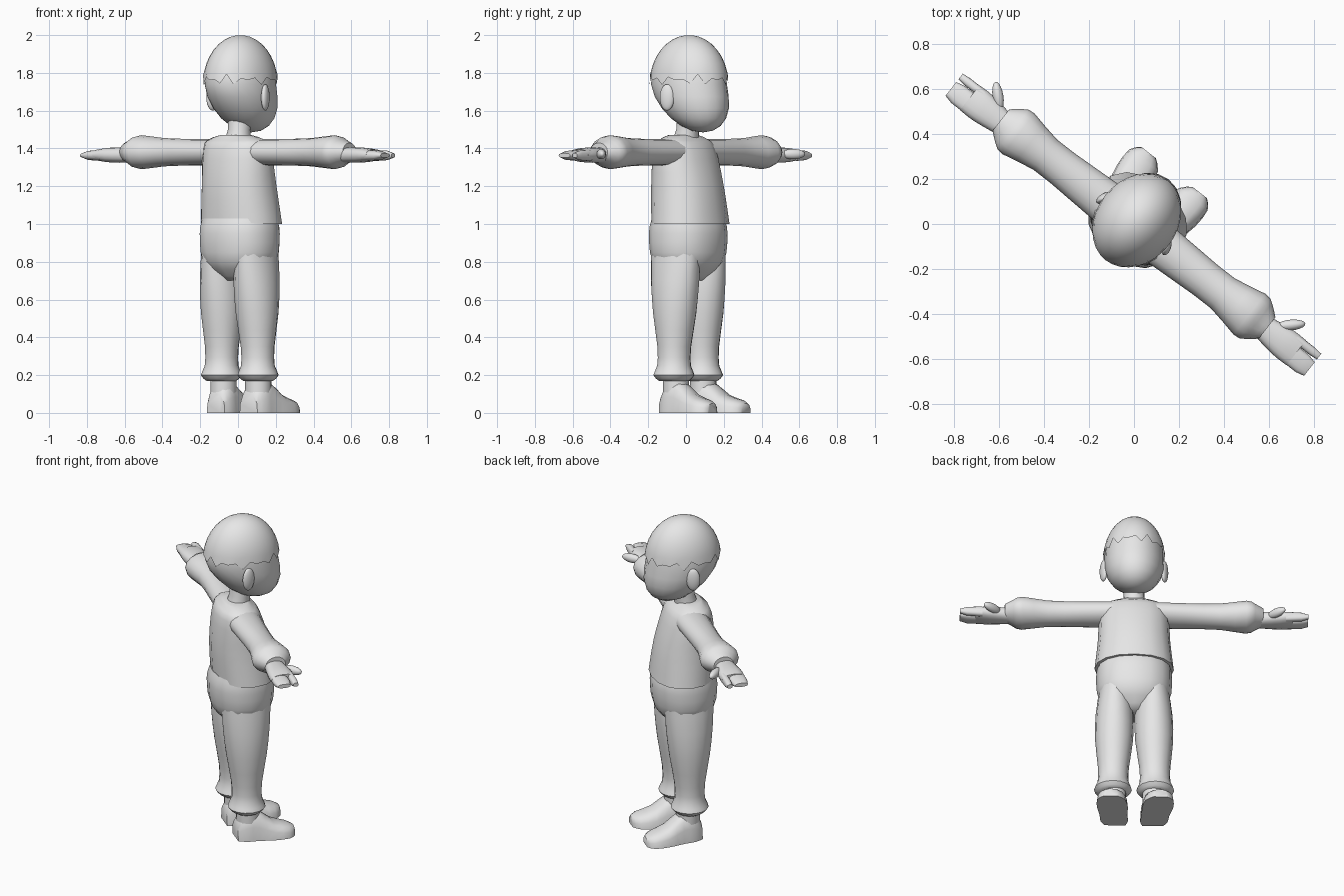
import bpy, bmesh, math
from mathutils import Matrix, Vector

cube = bpy.data.objects.get("Cube")
if cube:
    bpy.data.objects.remove(cube, do_unlink=True)

grey = (0.8, 0.8, 0.8, 1)
material = bpy.data.materials.new("plain_grey")
material.use_nodes = True
material.diffuse_color = grey
material.node_tree.nodes["Principled BSDF"].inputs["Base Color"].default_value = grey

# Parts are built facing +y, then the whole figure is turned
turn = Matrix.Rotation(math.radians(-38), 4, 'Z')
parts = []


def finish(name, bm):
    """Turn a finished bmesh into a named object."""
    bmesh.ops.recalc_face_normals(bm, faces=bm.faces)
    bm.transform(turn)
    mesh = bpy.data.meshes.new(name)
    bm.to_mesh(mesh)
    bm.free()
    mesh.materials.append(material)
    part = bpy.data.objects.new(name, mesh)
    bpy.context.collection.objects.link(part)
    parts.append(part)


def refine(rings, steps=3):
    """Pass a smooth curve through a few key rings."""
    keys = [Vector(ring) for ring in rings]
    keys = [keys[0]] + keys + [keys[-1]]
    result = []
    for before, start, end, after in zip(keys, keys[1:], keys[2:], keys[3:]):
        leave, arrive = (end - before) / 2, (after - start) / 2
        for step in range(steps):
            s = step / steps
            blend = s * s * (3 - 2 * s)
            result.append(start.lerp(end, blend)
                          + leave * s * (1 - s) ** 2 - arrive * s * s * (1 - s))
    return result + [keys[-1]]


def loft(name, axis, rings, centre, side=1, segments=16, power=2, hem=None):
    """Skin ovals given as (position, radius, radius); centre is a rule of position."""
    bm = bmesh.new()
    loops = []
    for along, first, second in rings:
        middle = centre(along)
        loop = []
        for i in range(segments):
            angle = math.tau * i / segments
            u, v = (math.copysign(abs(k) ** (2 / power), k)
                    for k in (math.cos(angle), math.sin(angle)))
            p, q = middle[0] + first * u, middle[1] + second * v
            x, y, z = {'x': (along, p, q), 'y': (p, along, q), 'z': (p, q, along)}[axis]
            if hem and not loops:
                z += hem(i)
            loop.append(bm.verts.new((x * side, y, max(z, 0))))
        loops.append(loop)
    for low, high in zip(loops, loops[1:]):
        for i in range(segments):
            j = (i + 1) % segments
            bm.faces.new((low[i], low[j], high[j], high[i]))
    if not hem:
        bm.faces.new(loops[0])
    bm.faces.new(loops[-1])
    finish(name, bm)


def ball(name, centre, size, tilt=0, side=1, bend=None):
    """Stretched ball, tilted about the vertical and optionally bent by a rule."""
    bm = bmesh.new()
    bmesh.ops.create_uvsphere(bm, u_segments=20, v_segments=12, radius=1)
    bm.transform(Matrix.Diagonal((side, 1, 1, 1)) @ Matrix.Translation(centre)
                 @ Matrix.Rotation(math.radians(tilt), 4, 'Z') @ Matrix.Diagonal((*size, 1)))
    if bend:
        for vert in bm.verts:
            bend(vert.co)
    finish(name, bm)


def push_chin(co):
    """Carry the lower face forward and keep the cheeks full."""
    drop = max(0, 1.72 - co.z)
    co.y += 0.4 * drop
    co.x *= 1 + 0.6 * drop


# Head and neck
ball("head", (0, 0.02, 1.74), (0.173, 0.217, 0.255), bend=push_chin)
loft("neck", 'z', [(1.44, 0.07, 0.07), (1.5, 0.06, 0.06), (1.6, 0.06, 0.08)],
     lambda z: (0, 0.01 + 0.2 * (z - 1.5)))

# Hair cap with a ragged hem
levels = [math.radians(5 + 10 * n) for n in range(9)]
loft("hair", 'z', [(1.74 + 0.26 * math.sin(a), 0.18 * math.cos(a), 0.225 * math.cos(a)) for a in levels],
     lambda z: (0, 0.02), segments=32,
     hem=lambda i: 0.015 * (math.sin(2 * i) + (-1) ** i))

# Nose and ears
ball("nose", (0, 0.22, 1.62), (0.02, 0.03, 0.03))
for side, label in ((1, "left"), (-1, "right")):
    ball(label + "_ear", (0.176, 0.01, 1.67), (0.02, 0.04, 0.07), 20, side)

# Shirt with a flared hem, leaning back toward the shoulders
loft("shirt", 'z', refine([(1, 0.23, 0.18), (1.2, 0.21, 0.17), (1.4, 0.2, 0.13),
                           (1.45, 0.16, 0.09), (1.47, 0.09, 0.07)]),
     lambda z: (0, 0.03 - 0.1 * (z - 1)), power=2.2)

# Trouser seat
loft("trouser_seat", 'z', refine([(0.7, 0.07, 0.08), (0.8, 0.2, 0.17),
                                  (0.95, 0.22, 0.19), (1.03, 0.21, 0.17)]),
     lambda z: (0, 0.015), power=2.2)

for side, label in ((1, "left"), (-1, "right")):
    # Trouser leg with knee bulge and flared cuff
    loft(label + "_trouser_leg", 'z',
         refine([(0.17, 0.08, 0.08), (0.2, 0.11, 0.11), (0.25, 0.09, 0.09), (0.35, 0.09, 0.09),
                 (0.53, 0.11, 0.12), (0.7, 0.11, 0.14), (0.88, 0.09, 0.15)], 2),
         lambda z: (0.127 - 0.02 * z, 0.015), side)

    # Ankle and rounded shoe, toe turned slightly out
    loft(label + "_ankle", 'z', [(0.1, 0.07, 0.07), (0.2, 0.07, 0.07)],
         lambda z: (0.117, 0.025), side)
    loft(label + "_shoe", 'y',
         refine([(-0.05, 0.06, 0.1), (0, 0.08, 0.17), (0.07, 0.08, 0.17),
                 (0.16, 0.09, 0.1), (0.25, 0.08, 0.07), (0.29, 0.04, 0.05)], 2),
         lambda y: (0.115 + 0.1 * y, 0), side, power=2.6)

    # Sleeve with a bulging cuff
    loft(label + "_sleeve", 'x',
         refine([(0.1, 0.1, 0.07), (0.3, 0.09, 0.07), (0.5, 0.085, 0.075),
                 (0.65, 0.115, 0.09), (0.7, 0.1, 0.07), (0.75, 0.06, 0.05)], 2),
         lambda x: (0, 1.38), side)

    # Hand: palm, index finger, joined fingers and thumb
    loft(label + "_palm", 'x', refine([(0.7, 0.05, 0.04), (0.84, 0.07, 0.04), (0.92, 0.07, 0.03)]),
         lambda x: (-0.007, 1.365), side, power=2.4)
    for finger, offset, width in (("index_finger", 0.042, 0.02), ("joined_fingers", -0.028, 0.048)):
        loft(label + "_" + finger, 'x',
             [(0.88, width, 0.03), (0.97, width, 0.025), (1.01, 0.8 * width, 0.012)],
             lambda x: (offset, 1.363), side, power=2.5)
    ball(label + "_thumb", (0.825, 0.075, 1.37), (0.065, 0.024, 0.027), 43, side)

# Smooth shading with crisp edges kept
bpy.ops.object.select_all(action='DESELECT')
for part in parts:
    part.select_set(True)
bpy.context.view_layer.objects.active = parts[0]
bpy.ops.object.shade_smooth_by_angle(angle=math.radians(50))
